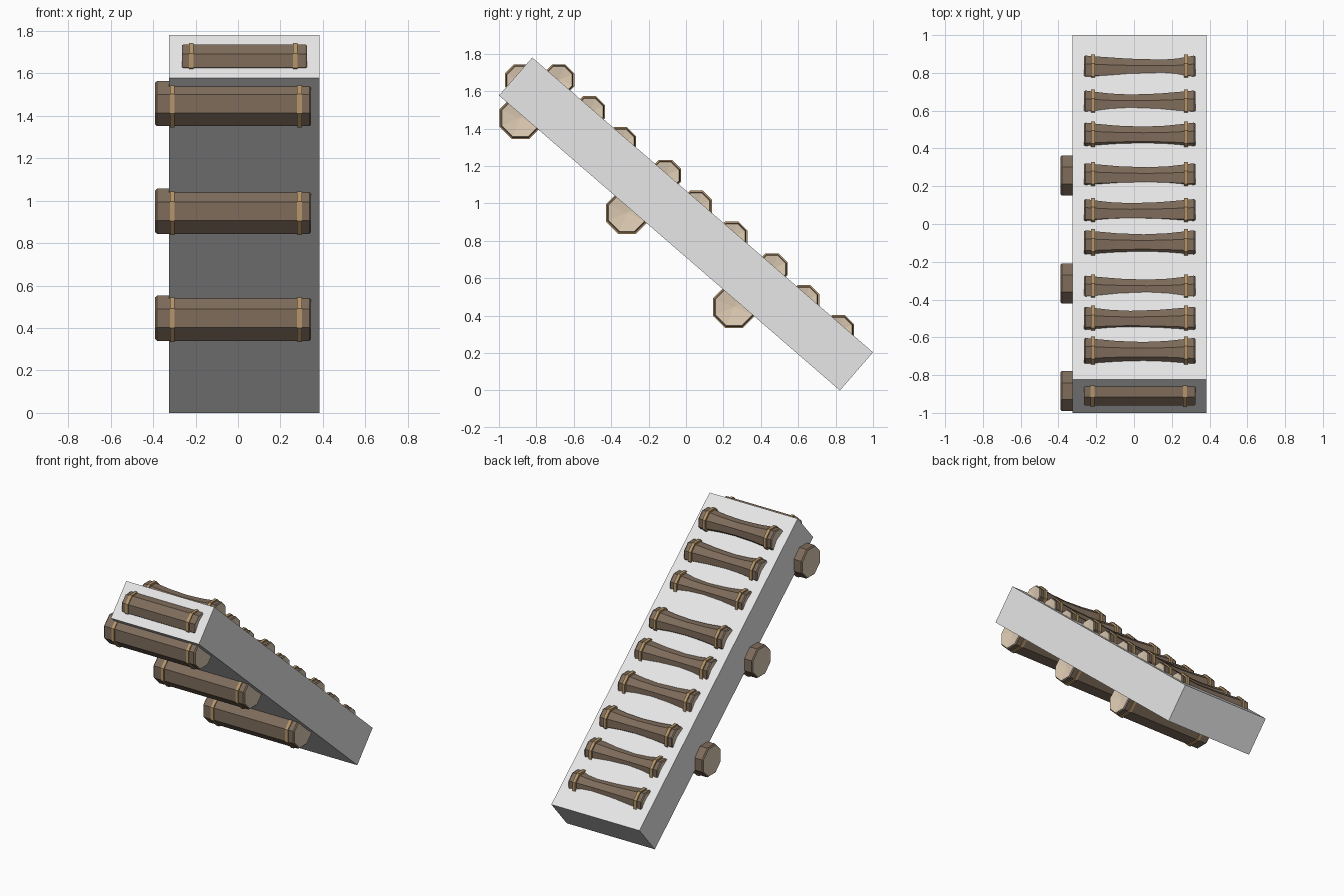
import bpy, math

if "Cube" in bpy.data.objects:
    bpy.data.objects.remove(bpy.data.objects["Cube"])

def material(name, rgb):
    m = bpy.data.materials.new(name)
    m.diffuse_color = (*rgb, 1)
    m.use_nodes = True
    m.node_tree.nodes["Principled BSDF"].inputs["Base Color"].default_value = m.diffuse_color
    return m

STONE = material("pale grey", (0.8, 0.8, 0.8))
BARK = material("brown bark", (0.21, 0.15, 0.105))
CUT = material("pale cut wood", (0.74, 0.61, 0.46))
ROPE = material("tan binding", (0.46, 0.30, 0.14))
SIDES = 8

def add_object(name, verts, faces, mats):
    me = bpy.data.meshes.new(name)
    me.from_pydata(verts, [], faces)
    for m in mats:
        me.materials.append(m)
    ob = bpy.data.objects.new(name, me)
    bpy.context.collection.objects.link(ob)
    return ob

def lathe_x(name, profile, y, z, mats, cut_ends=False):
    """Eight-sided solid along x from (x, radius) rings; ends are fans to a centre point."""
    verts, faces = [], []
    for x, r in profile:
        for i in range(SIDES):
            a = 2 * math.pi * (i + 0.5) / SIDES
            verts.append((x, y + r * math.cos(a), z + r * math.sin(a)))
    n = len(profile)
    for k in range(n - 1):
        for i in range(SIDES):
            j = (i + 1) % SIDES
            faces.append((k * SIDES + i, k * SIDES + j, (k + 1) * SIDES + j, (k + 1) * SIDES + i))
    walls = len(faces)
    # end fans, dished slightly inward on sawn logs
    dish = 0.012 if cut_ends else 0
    verts += [(profile[0][0] + dish, y, z), (profile[-1][0] - dish, y, z)]
    last = (n - 1) * SIDES
    for i in range(SIDES):
        j = (i + 1) % SIDES
        faces.append((n * SIDES, j, i))
        faces.append((n * SIDES + 1, last + i, last + j))
    # rings are wound the other way round x, so flip everything outward
    faces = [f[::-1] for f in faces]
    ob = add_object(name, verts, faces, mats)
    if cut_ends:
        for p in ob.data.polygons[walls:]:
            p.material_index = 1
    return ob

def log(name, x0, x1, y, z, r, bands, waist=None, waist_x=0.0):
    """Log with chamfered sawn ends, optional worn waist, and two bindings."""
    c = 0.008
    profile = [(x0, r * 0.93), (x0 + c, r)]
    if waist:
        for t in (0.15, 0.55, 1.0):
            s = math.sin(t * math.pi / 2)
            profile.append((x0 + c + (waist_x - x0 - c) * t, r + (waist - r) * s))
        for t in (0.55, 0.15):
            s = math.sin(t * math.pi / 2)
            profile.append((x1 - c + (waist_x - x1 + c) * t, r + (waist - r) * s))
    profile += [(x1 - c, r), (x1, r * 0.93)]
    lathe_x(name, profile, y, z, [BARK, CUT], True)
    for side, bx in zip(("left", "right"), bands):
        lathe_x(f"{name}_binding_{side}", [(bx - 0.011, r + 0.007), (bx + 0.011, r + 0.007)],
                y, z, [ROPE])

# sloping slab: side outline extruded across x
outline = [(0.823, 0.0), (1.0, 0.204), (-0.822, 1.78), (-1.0, 1.577)]
slab_verts = [(x, y, z) for x in (-0.325, 0.385) for y, z in outline]
slab_faces = [(3, 2, 1, 0), (4, 5, 6, 7)] + \
             [(i, (i + 1) % 4, (i + 1) % 4 + 4, i + 4) for i in range(4)]
add_object("sloping_slab", slab_verts, slab_faces, [STONE])

# thick support logs under the slab
for i, (y, z) in enumerate([(-0.885, 1.457), (-0.315, 0.95), (0.257, 0.446)]):
    log(f"support_log_{i + 1}", -0.39, 0.345, y, z, 0.115, (-0.31, 0.29))

# half-sunk tread logs, worn thin in the middle
treads = [(0.815, 0.32), (0.63, 0.48), (0.46, 0.65), (0.245, 0.82), (0.055, 0.985),
          (-0.11, 1.15), (-0.35, 1.325), (-0.515, 1.49), (-0.68, 1.66)]
for i, (y, z) in enumerate(treads):
    wx = 0.15 if i == 0 else (0.07, -0.02, 0.05)[i % 3]
    log(f"tread_log_{i + 1}", -0.265, 0.325, y, z, 0.083, (-0.217, 0.275), 0.06, wx)

# straight log on the upper end face
log("top_end_log", -0.265, 0.325, -0.885, 1.66, 0.083, (-0.22, 0.27))
